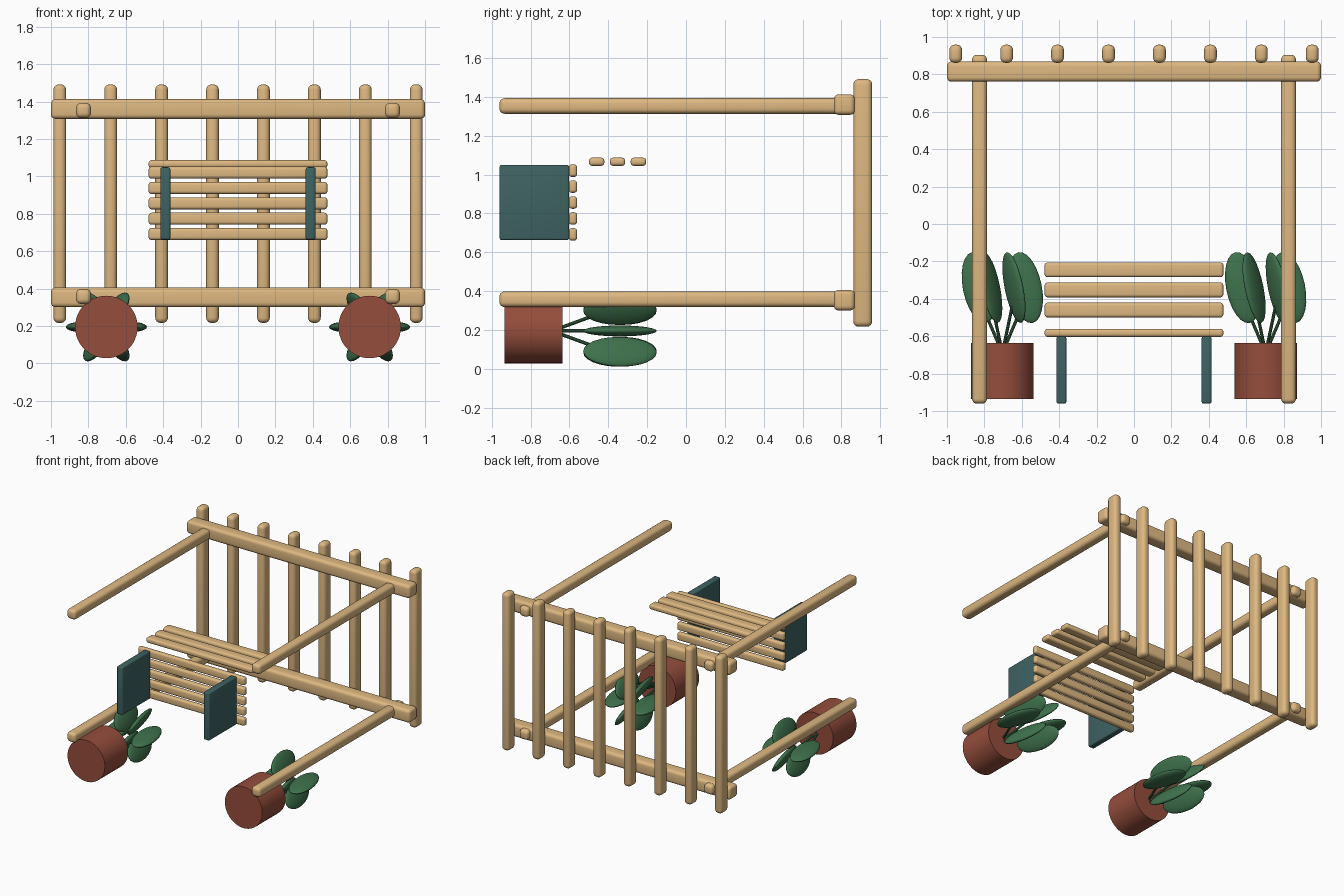
import bpy, math
from mathutils import Vector, Matrix

if "Cube" in bpy.data.objects:
    bpy.data.objects.remove(bpy.data.objects["Cube"])


def material(name, rgb):
    m = bpy.data.materials.new(name)
    m.diffuse_color = (*rgb, 1)
    m.use_nodes = True
    m.node_tree.nodes["Principled BSDF"].inputs["Base Color"].default_value = m.diffuse_color
    return m


WOOD = material("wood", (0.73, 0.48, 0.22))
TEAL = material("teal_paint", (0.05, 0.125, 0.125))
CLAY = material("terracotta", (0.30, 0.075, 0.045))
LEAF = material("leaf_green", (0.05, 0.17, 0.075))


def finish(name, mat, angle=35):
    ob = bpy.context.object
    ob.name = name
    ob.data.materials.append(mat)
    bpy.ops.object.shade_smooth_by_angle(angle=math.radians(angle))
    return ob


def block(name, loc, size, bevel, mat, segments=4):
    """Box with rounded edges."""
    bpy.ops.mesh.primitive_cube_add(size=1, location=loc)
    ob = bpy.context.object
    ob.scale = size
    bpy.ops.object.transform_apply(location=False, rotation=False, scale=True)
    mod = ob.modifiers.new("rounded", 'BEVEL')
    mod.width = bevel
    mod.segments = segments
    bpy.ops.object.modifier_apply(modifier=mod.name)
    return finish(name, mat)


def rod(name, a, b, r, mat, sides):
    """Cylinder between two points."""
    a, b = Vector(a), Vector(b)
    d = b - a
    bpy.ops.mesh.primitive_cylinder_add(
        vertices=sides, radius=r, depth=d.length, location=(a + b) / 2,
        rotation=d.to_track_quat('Z', 'Y').to_euler())
    return finish(name, mat)


# Pergola rafters
for i in range(8):
    x = -0.953 + i * 1.906 / 7
    block("rafter", (x, 0.91, 0.854), (0.068, 0.097, 1.275), 0.028, WOOD)

# Cross beams and posts
for z in (0.353, 1.36):
    block("cross_beam", (0, 0.815, z), (2.0, 0.108, 0.105), 0.024, WOOD)
for x in (-0.826, 0.826):
    for z in (0.358, 1.353):
        block("post", (x, -0.028, z), (0.08, 1.865, 0.08), 0.026, WOOD)

# Bench: seat slats, backrest slats and side panels
for i in range(5):
    block("seat_slat", (0, -0.582, 0.692 + i * 0.082), (0.956, 0.043, 0.064), 0.016, WOOD)
for i in range(3):
    block("backrest_slat", (0, -0.460 + i * 0.1075, 1.066), (0.956, 0.079, 0.042), 0.016, WOOD)
for x in (-0.388, 0.388):
    block("bench_side", (x, -0.781, 0.856), (0.052, 0.357, 0.386), 0.009, TEAL, 3)

# Potted plants: pot, stems and flat oval leaves
for px in (-0.704, 0.704):
    pz = 0.195
    rod("pot", (px, -0.935, pz), (px, -0.637, pz), 0.167, CLAY, 48)
    for k in range(6):
        a = k * math.pi / 3
        dx, dz = math.cos(a), math.sin(a)
        centre = Vector((px + 0.124 * dx, -0.340, pz + 0.124 * dz))
        rod("stem", (px, -0.69, pz), (px + 0.11 * dx, -0.43, pz + 0.11 * dz), 0.009, LEAF, 10)
        bpy.ops.mesh.primitive_uv_sphere_add(segments=24, ring_count=16, radius=1)
        leaf = finish("leaf", LEAF, 60)
        leaf.matrix_world = (Matrix.Translation(centre)
                             @ Matrix.Rotation(0.2, 4, 'Z')
                             @ Matrix.Rotation(-a, 4, 'Y')
                             @ Matrix.Diagonal((0.087, 0.193, 0.028, 1)))
